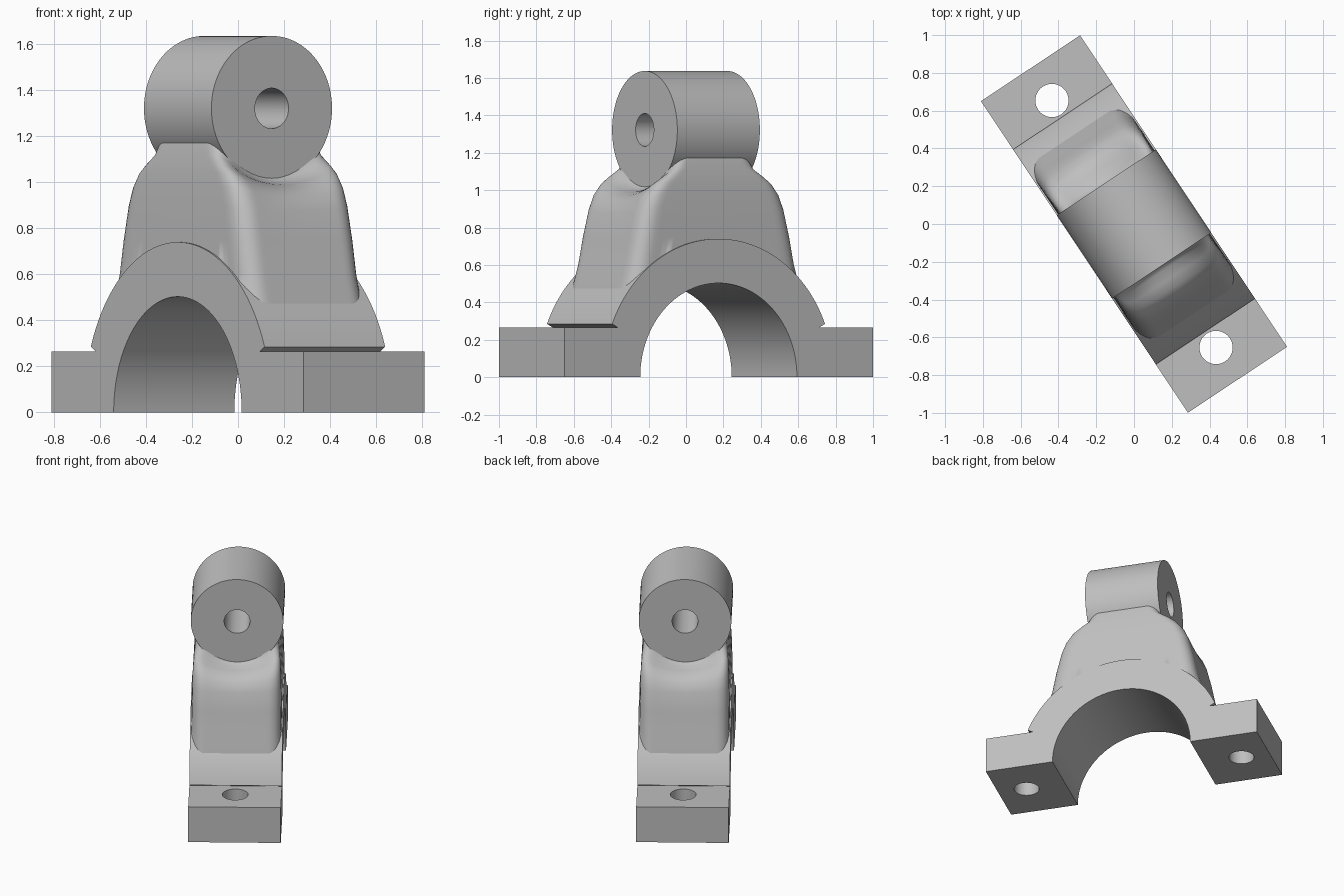
import bpy, bmesh, math
from mathutils import Vector

if "Cube" in bpy.data.objects:
    bpy.data.objects.remove(bpy.data.objects["Cube"], do_unlink=True)

TURN = math.radians(-56.4)   # the bracket stands diagonally
HALF = 0.315                 # half width across the bracket

grey = bpy.data.materials.new("cast_grey")
grey.use_nodes = True
grey.diffuse_color = (0.52, 0.52, 0.52, 1)
grey.node_tree.nodes["Principled BSDF"].inputs["Base Color"].default_value = (0.52, 0.52, 0.52, 1)


def make(name, bm):
    bmesh.ops.recalc_face_normals(bm, faces=bm.faces)
    mesh = bpy.data.meshes.new(name)
    bm.to_mesh(mesh)
    bm.free()
    mesh.materials.append(grey)
    ob = bpy.data.objects.new(name, mesh)
    bpy.context.collection.objects.link(ob)
    ob.rotation_euler.z = TURN
    return ob


def activate(ob):
    bpy.ops.object.select_all(action='DESELECT')
    ob.select_set(True)
    bpy.context.view_layer.objects.active = ob


def smooth(ob, angle=30):
    activate(ob)
    bpy.ops.object.shade_smooth_by_angle(angle=math.radians(angle))


def prism(name, points, direction):
    """Extrude a closed outline along a direction."""
    bm = bmesh.new()
    face = bm.faces.new([bm.verts.new(p) for p in points])
    new = bmesh.ops.extrude_face_region(bm, geom=[face])["geom"]
    moved = [v for v in new if isinstance(v, bmesh.types.BMVert)]
    bmesh.ops.translate(bm, verts=moved, vec=direction)
    return make(name, bm)


def circle(radius, n):
    steps = [2 * math.pi * i / n for i in range(n)]
    return [(radius * math.cos(t), radius * math.sin(t)) for t in steps]


def drill(ob, cutter):
    cutter.hide_render = True
    mod = ob.modifiers.new("hole", 'BOOLEAN')
    mod.operation = 'DIFFERENCE'
    mod.solver = 'EXACT'
    mod.object = cutter
    activate(ob)
    bpy.ops.object.modifier_apply(modifier=mod.name)
    bpy.data.objects.remove(cutter, do_unlink=True)


def arc(radius, start, n):
    steps = [start + (math.pi - 2 * start) * i / n for i in range(n + 1)]
    return [(radius * math.cos(t), radius * math.sin(t)) for t in steps]


# Bearing cap: half-round saddle with a bolting foot on each side
END, FOOT = 0.99, 0.265
outer = arc(0.74, math.asin(0.285 / 0.74), 64)
inner = arc(0.503, 0, 64)
outline = ([(END, 0), (END, FOOT), (0.645, FOOT)] + outer
           + [(-0.645, FOOT), (-END, FOOT), (-END, 0)] + inner[::-1])
cap = prism("bearing_cap", [(x, -HALF, z) for x, z in outline], (0, 2 * HALF, 0))

# Bolt holes through the feet
for side in (-1, 1):
    hole = [(0.785 * side + x, y, -0.1) for x, y in circle(0.088, 48)]
    drill(cap, prism("bolt_cutter", hole, (0, 0, 0.6)))
smooth(cap)

# Pivot barrel with a through hole, lying along the bracket
AXIS, LENGTH = 1.322, 0.53
barrel = prism("pivot_barrel", [(-LENGTH / 2, y, AXIS + z) for y, z in circle(HALF, 96)], (LENGTH, 0, 0))
pin = [(-LENGTH, y, AXIS + z) for y, z in circle(0.088, 48)]
drill(barrel, prism("pin_cutter", pin, (2 * LENGTH, 0, 0)))
smooth(barrel)


# Neck: lofted rounded sections, scooped out under the barrel ends
def section(a, b, r, n=32):
    """Rounded rectangle with evenly spread points along its sides."""
    corners = [(-a, -b), (a, -b), (a, b), (-a, b)]
    ring = []
    for i in range(4):
        p, q = Vector(corners[i]), Vector(corners[(i + 1) % 4])
        for k in range(n):
            s = p.lerp(q, k / n)
            core = Vector((max(r - a, min(a - r, s.x)), max(r - b, min(b - r, s.y))))
            ring.append(core + (s - core).normalized() * r)
    return ring


# height, half length, half width, scoop depth
LEVELS = [
    (0.36, 0.585, 0.308, 0), (0.47, 0.57, 0.308, 0), (0.60, 0.53, 0.307, 0),
    (0.75, 0.50, 0.306, 0), (0.90, 0.465, 0.303, 0.02), (0.98, 0.435, 0.30, 0.04),
    (1.04, 0.395, 0.296, 0.07), (1.08, 0.345, 0.292, 0.09), (1.12, 0.29, 0.285, 0.12),
    (1.17, 0.262, 0.277, 0.15), (1.22, 0.25, 0.26, 0.16),
]
bm = bmesh.new()
rings = []
for height, a, b, scoop in LEVELS:
    ring = []
    for p in section(a, b, 0.09):
        z = height - scoop * (1 - (p.y / b) ** 2) * (abs(p.x) / a) ** 4
        seat = math.sqrt(0.70 ** 2 - p.x ** 2)   # keep the foot inside the saddle wall
        ring.append(bm.verts.new((p.x, p.y, max(z, seat))))
    rings.append(ring)
for low, high in zip(rings, rings[1:]):
    for i in range(len(low)):
        j = (i + 1) % len(low)
        bm.faces.new((low[i], low[j], high[j], high[i]))
bm.faces.new(rings[-1])
bmesh.ops.remove_doubles(bm, verts=bm.verts, dist=0.0005)
neck = make("neck", bm)
smooth(neck, 60)
